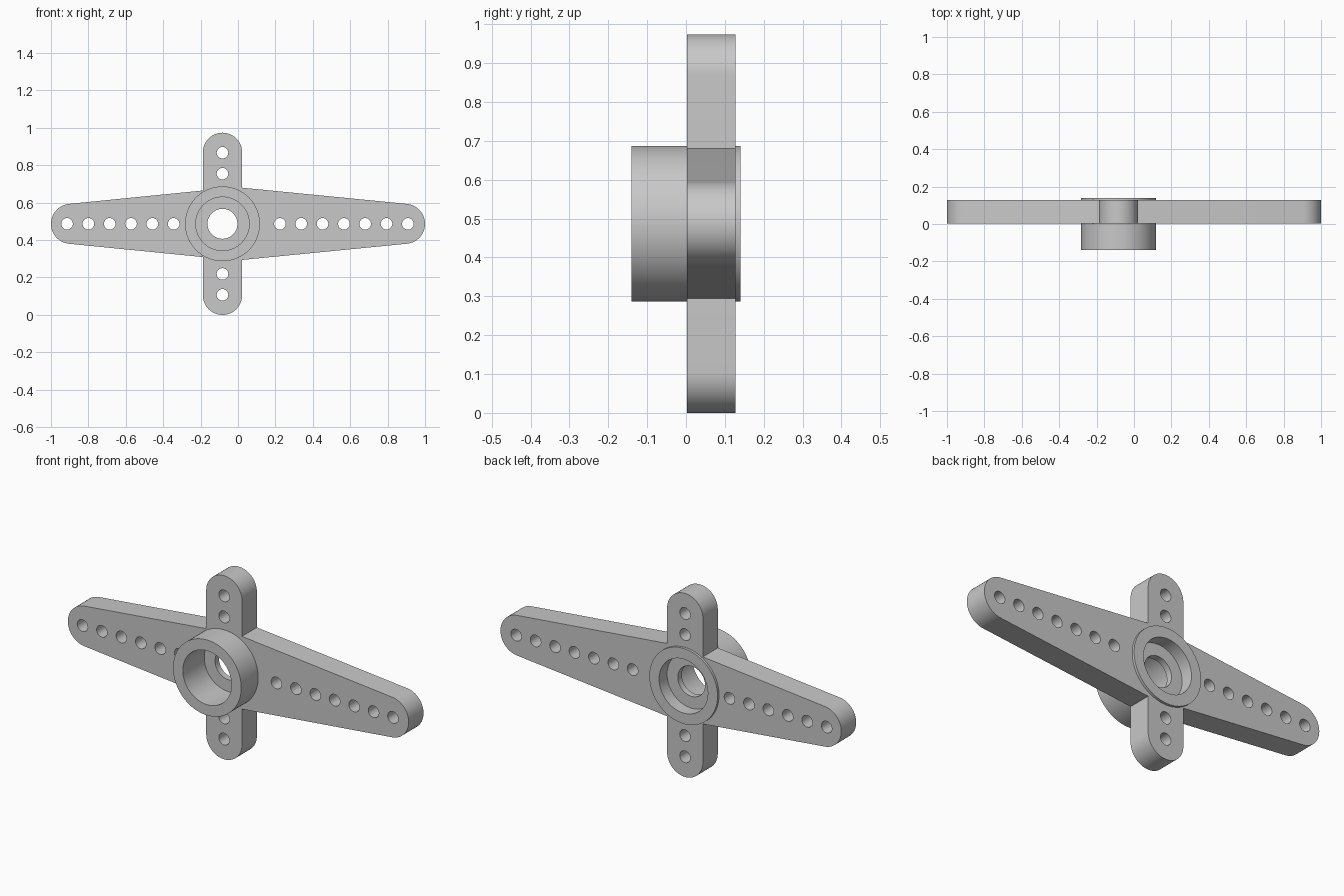
import bpy, bmesh
from math import sin, cos, pi, radians

cube = bpy.data.objects.get("Cube")
if cube:
    bpy.data.objects.remove(cube)

grey = bpy.data.materials.new("plain grey")
grey.use_nodes = True
grey.diffuse_color = (0.58, 0.58, 0.58, 1)
grey.node_tree.nodes["Principled BSDF"].inputs["Base Color"].default_value = grey.diffuse_color

HX, HZ = -0.083, 0.487              # hub axis
PLATE_FRONT, PLATE_BACK = 0.002, 0.127


def arc(cx, cz, r, start, end, steps):
    """Points along an arc, angles in degrees."""
    return [(cx + r * cos(radians(start + (end - start) * i / steps)),
             cz + r * sin(radians(start + (end - start) * i / steps)))
            for i in range(steps + 1)]


def circle(cx, cz, r, steps):
    return arc(cx, cz, r, 0, 360, steps)[:-1]


def finish(name, bm):
    """Turn a bmesh into a clean, smoothly shaded object."""
    bmesh.ops.remove_doubles(bm, verts=bm.verts, dist=0.0001)
    bmesh.ops.recalc_face_normals(bm, faces=bm.faces)
    mesh = bpy.data.meshes.new(name)
    bm.to_mesh(mesh)
    bm.free()
    mesh.materials.append(grey)
    obj = bpy.data.objects.new(name, mesh)
    bpy.context.collection.objects.link(obj)
    bpy.ops.object.select_all(action='DESELECT')
    obj.select_set(True)
    bpy.context.view_layer.objects.active = obj
    bpy.ops.object.shade_smooth_by_angle(angle=radians(30))
    return obj


def cut_plate(name, loops):
    """Extrude an outline with holes into a plate facing -y."""
    curve = bpy.data.curves.new(name + " outline", 'CURVE')
    curve.dimensions = '2D'
    curve.fill_mode = 'BOTH'
    curve.extrude = (PLATE_BACK - PLATE_FRONT) / 2
    for loop in loops:
        spline = curve.splines.new('POLY')
        spline.points.add(len(loop) - 1)
        for point, (x, z) in zip(spline.points, loop):
            point.co = (x, z, 0, 1)
        spline.use_cyclic_u = True
    helper = bpy.data.objects.new(name + " outline", curve)
    bpy.context.collection.objects.link(helper)
    deps = bpy.context.evaluated_depsgraph_get()
    mesh = bpy.data.meshes.new_from_object(helper.evaluated_get(deps))
    bm = bmesh.new()
    bm.from_mesh(mesh)
    bpy.data.objects.remove(helper)
    bpy.data.meshes.remove(mesh)
    middle = (PLATE_FRONT + PLATE_BACK) / 2
    for v in bm.verts:
        x, z, depth = v.co
        v.co = (x, middle - depth, z)
    return finish(name, bm)


def lathe(name, profile, steps):
    """Spin a closed (radius, y) profile around the hub axis."""
    bm = bmesh.new()
    rings = [[bm.verts.new((HX + r * cos(2 * pi * i / steps), y,
                            HZ + r * sin(2 * pi * i / steps)))
              for i in range(steps)] for r, y in profile]
    for a, b in zip(rings, rings[1:] + rings[:1]):
        for i in range(steps):
            j = (i + 1) % steps
            bm.faces.new((a[i], a[j], b[j], b[i]))
    return finish(name, bm)


# Cross-shaped plate: tapered long arms and straight short arms
TIP, SHORT = 0.107, 0.105
RIGHT_ROOT, LEFT_ROOT = 0.193, 0.178
outline = arc(1 - TIP, HZ, TIP, -84, 84, 32)
outline += [(HX + SHORT, HZ + RIGHT_ROOT)]
outline += arc(HX, 2 * HZ - SHORT, SHORT, 0, 180, 32)
outline += [(HX - SHORT, HZ + LEFT_ROOT)]
outline += arc(TIP - 1, HZ, TIP, 96, 264, 32)
outline += [(HX - SHORT, HZ - LEFT_ROOT)]
outline += arc(HX, SHORT, SHORT, 180, 360, 32)
outline += [(HX + SHORT, HZ - RIGHT_ROOT)]

# Rows of small through holes
PITCH = 0.114
holes = [(0.908 - PITCH * i, HZ) for i in range(7)]
holes += [(-0.914 + PITCH * i, HZ) for i in range(6)]
holes += [(HX, HZ + side * d) for side in (-1, 1) for d in (0.268, 0.38)]
loops = [outline, circle(HX, HZ, 0.17, 64)]
loops += [circle(x, z, 0.031, 32) for x, z in holes]
cut_plate("arm_plate", loops)

# Hub: deep front socket, thin web with a bore, shallow back recess
OUTER, SOCKET, BORE = 0.2, 0.143, 0.08
lathe("hub", [(OUTER, -0.14), (OUTER, 0.14), (SOCKET, 0.14), (SOCKET, 0.073),
              (BORE, 0.073), (BORE, 0.04), (SOCKET, 0.04), (SOCKET, -0.14)], 96)
